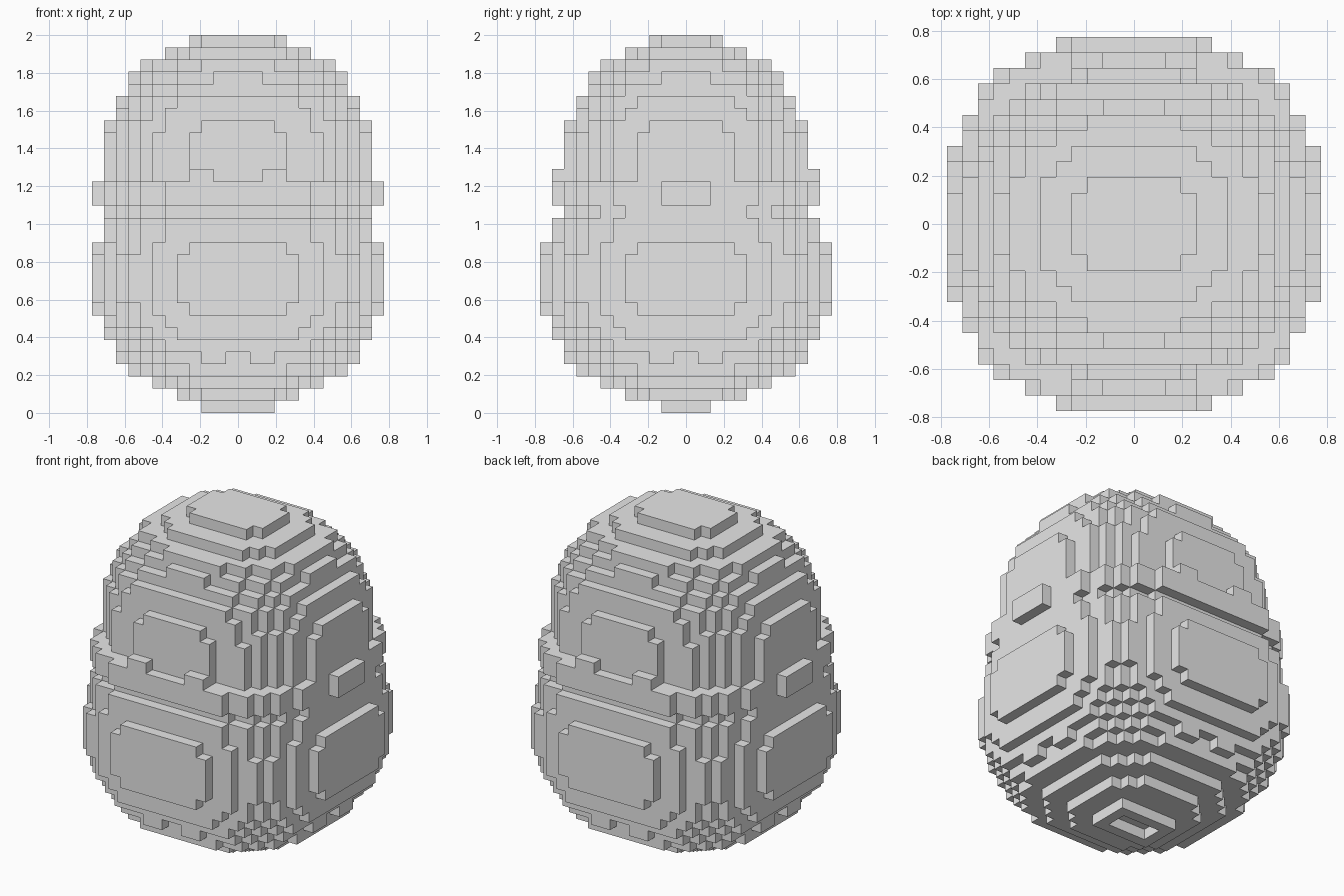
import bpy
import bmesh
from mathutils import Vector

if "Cube" in bpy.data.objects:
    bpy.data.objects.remove(bpy.data.objects["Cube"], do_unlink=True)

POWER = 2.5  # rounded-square cross-section

# Half-widths (x, y) of every block layer, bottom to top, in blocks
lower = [3.1, 5.2, 7.2, 9.0, 9.72, 10.45, 11.14, 11.4, 11.83,
         12, 12, 12, 12, 11.83, 11.4, 11.35]
layers = [(r, r) for r in lower] + [(11.2, 10.45)]
BELT_START = len(layers)
layers += [(11.6, 11.4)] * 2
BELT_END = len(layers)
upper = [9.9, 9.85, 9.85, 9.85, 9.65, 9.36, 9.1, 8.4, 7.58, 6.8, 5.3, 3.2]
layers += [(r + 1, r) for r in upper]
SIZE = 2 / len(layers)

material = bpy.data.materials.new("plain_grey")
material.use_nodes = True
grey = (0.8, 0.8, 0.8, 1)
material.diffuse_color = grey
material.node_tree.nodes["Principled BSDF"].inputs["Base Color"].default_value = grey


def filled_cells():
    """Return each filled block with the name of the part it belongs to."""
    cells = {}
    for k, (rx, ry) in enumerate(layers):
        part = "egg_bottom" if k < BELT_START else "belt" if k < BELT_END else "egg_top"
        for i in range(-12, 12):
            for j in range(-12, 12):
                x, y = abs(i + 0.5), abs(j + 0.5)
                inside = (x / rx) ** POWER + (y / ry) ** POWER < 1
                # open ring foot
                if k == 0:
                    inside = inside and y < 2 and not (x < 2 and y < 1)
                # small notches under the round belly
                if k == 4 and min(x, y) < 1 and max(x, y) > 9:
                    inside = False
                if inside:
                    cells[i, j, k] = part
    # paired teeth on top of the belt, front and back
    for i in (-4, -3, 2, 3):
        for j in (-11, 10):
            cells[i, j, BELT_END] = "belt"
    return cells


def build_part(name, cells):
    """Make one stepped part from the outer block faces only."""
    bm = bmesh.new()
    corners = {}

    def corner(p):
        key = tuple(round(c) for c in p)
        if key not in corners:
            corners[key] = bm.verts.new(Vector(key) * SIZE)
        return corners[key]

    axes = [Vector((1, 0, 0)), Vector((0, 1, 0)), Vector((0, 0, 1))]
    for cell, part in cells.items():
        if part != name:
            continue
        base = Vector(cell)
        for a in range(3):
            u, v = axes[(a + 1) % 3], axes[(a + 2) % 3]
            for side in (-1, 1):
                neighbour = tuple(int(c) for c in base + axes[a] * side)
                if neighbour in cells:
                    continue
                o = base + axes[a] * max(side, 0)
                loop = [o, o + u, o + u + v, o + v]
                bm.faces.new([corner(p) for p in loop[::side]])
    mesh = bpy.data.meshes.new(name)
    bm.to_mesh(mesh)
    bm.free()
    mesh.materials.append(material)
    bpy.context.scene.collection.objects.link(bpy.data.objects.new(name, mesh))


all_cells = filled_cells()
for part_name in ("egg_bottom", "belt", "egg_top"):
    build_part(part_name, all_cells)
